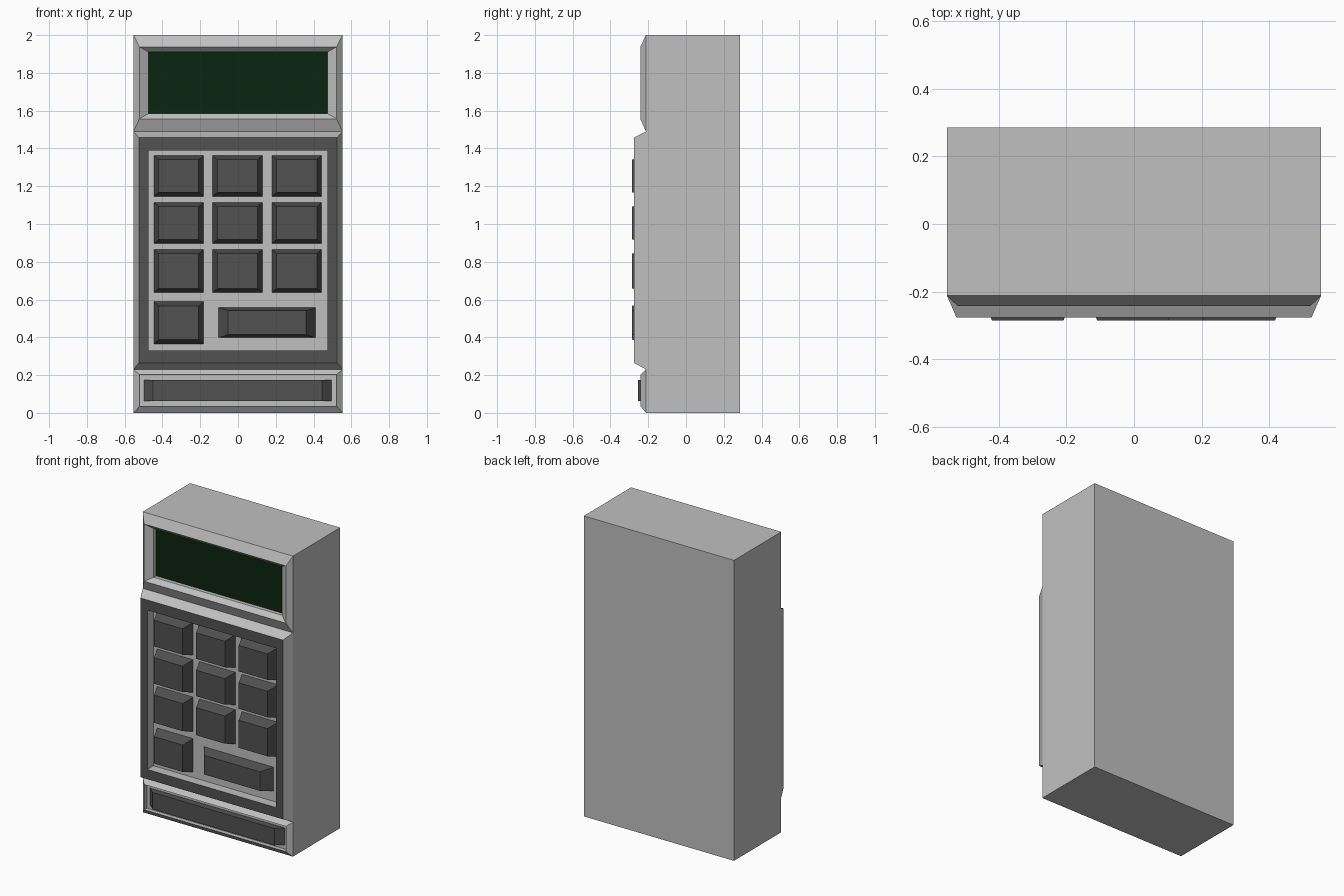
import bpy, bmesh

if "Cube" in bpy.data.objects:
    bpy.data.objects.remove(bpy.data.objects["Cube"])


def material(name, r, g, b):
    m = bpy.data.materials.new(name)
    m.diffuse_color = (r, g, b, 1)
    m.use_nodes = True
    m.node_tree.nodes["Principled BSDF"].inputs["Base Color"].default_value = m.diffuse_color
    return m


GREY = material("light_grey", 0.53, 0.53, 0.53)
DARK = material("dark_grey", 0.085, 0.085, 0.085)
GREEN = material("screen_green", 0.003, 0.019, 0.005)
BASE, BACK = -0.212, 0.285


def ring(bm, r):
    """Rectangle facing the front: x0, x1, z0, z1, y."""
    x0, x1, z0, z1, y = r
    return [bm.verts.new((x, y, z)) for x, z in
            ((x0, z0), (x1, z0), (x1, z1), (x0, z1))]


def loft(bm, rects, mats, cap):
    """Join nested rectangles and close the last one."""
    loops = [ring(bm, r) for r in rects]
    for a, b, m in zip(loops, loops[1:], mats):
        for i in range(4):
            j = (i + 1) % 4
            bm.faces.new((a[i], a[j], b[j], b[i])).material_index = m
    bm.faces.new(loops[-1]).material_index = cap
    return loops


def finish(name, bm, mats):
    mesh = bpy.data.meshes.new(name)
    bm.to_mesh(mesh)
    bm.free()
    for m in mats:
        mesh.materials.append(m)
    ob = bpy.data.objects.new(name, mesh)
    bpy.context.collection.objects.link(ob)
    return ob


def sym(half, z0, z1, y):
    return (-half, half, z0, z1, y)


# Casing: plain box, open where the front sections sit
bm = bmesh.new()
loops = [ring(bm, sym(0.553, 0, 2, y)) for y in (BACK, BASE)]
bm.faces.new(loops[0][::-1])
for i in range(4):
    j = (i + 1) % 4
    bm.faces.new((loops[0][i], loops[0][j], loops[1][j], loops[1][i]))
finish("casing", bm, [GREY])

# Screen surround: bevelled rim, sloped inner frame, sunken screen
bm = bmesh.new()
loft(bm, [sym(0.553, 1.49, 2, BASE), sym(0.522, 1.557, 1.938, -0.242),
          sym(0.473, 1.585, 1.91, -0.212), sym(0.473, 1.585, 1.91, -0.187)],
     [0, 0, 0], 1)
finish("screen_surround", bm, [GREY, GREEN])

# Keypad surround: bevelled rim, dark flat border, sunken panel
bm = bmesh.new()
loft(bm, [sym(0.553, 0.23, 1.49, BASE), sym(0.525, 0.265, 1.458, -0.276),
          sym(0.474, 0.33, 1.39, -0.276), sym(0.474, 0.33, 1.39, BASE)],
     [0, 1, 0], 0)
finish("keypad_surround", bm, [GREY, DARK])

# Lower tray: bevelled rim around a shallow recess
bm = bmesh.new()
loft(bm, [sym(0.553, 0, 0.23, BASE), sym(0.522, 0.035, 0.203, -0.24),
          sym(0.522, 0.035, 0.203, BASE)], [0, 0], 0)
finish("lower_tray", bm, [GREY])


def key(name, x0, x1, z0, z1, front, tx, tz):
    """Tapered block standing on the recessed panel."""
    bm = bmesh.new()
    loft(bm, [(x0, x1, z0, z1, BASE),
              (x0 + tx, x1 - tx, z0 + tz, z1 - tz, front)], [0], 0)
    finish(name, bm, [DARK])


# Keys: three columns by four rows, with one wide key in the last row
rows = [(1.146, 1.363), (0.897, 1.114), (0.637, 0.865), (0.366, 0.589)]
for r, (z0, z1) in enumerate(rows):
    for c, x in enumerate((-0.314, -0.003, 0.311)):
        if r < 3 or c == 0:
            key(f"key_{r + 1}_{c + 1}", x - 0.132, x + 0.132, z0, z1, -0.285, 0.026, 0.022)
key("wide_key", -0.102, 0.411, 0.398, 0.557, -0.285, 0.05, 0.016)

# Long bar in the lower tray
key("lower_bar", -0.498, 0.494, 0.063, 0.175, -0.255, 0.048, 0.0)
